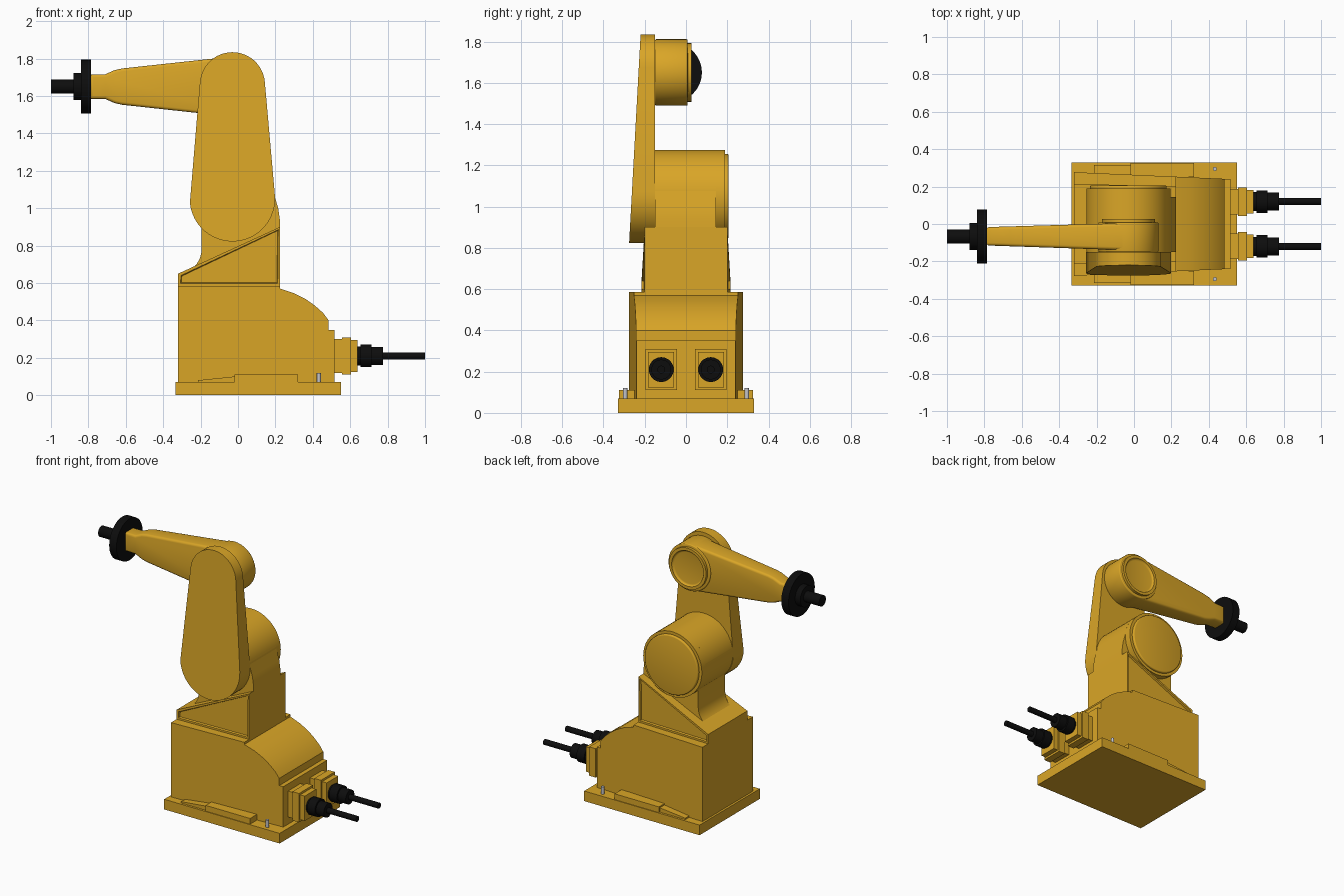
import bpy, bmesh
from math import sin, cos, acos, radians, pi, degrees
from mathutils import Matrix

cube = bpy.data.objects.get("Cube")
if cube:
    bpy.data.objects.remove(cube, do_unlink=True)


def material(name, colour, rough=0.5):
    m = bpy.data.materials.new(name)
    m.use_nodes = True
    m.diffuse_color = (*colour, 1)
    shader = m.node_tree.nodes["Principled BSDF"]
    shader.inputs["Base Color"].default_value = (*colour, 1)
    shader.inputs["Roughness"].default_value = rough
    return m


yellow = material("golden yellow paint", (0.70, 0.38, 0.02))
black = material("black rubber", (0.004, 0.004, 0.004))
steel = material("light steel", (0.55, 0.55, 0.58))


def finish(bm, name, mat, angle=32):
    bmesh.ops.recalc_face_normals(bm, faces=bm.faces)
    mesh = bpy.data.meshes.new(name)
    bm.to_mesh(mesh)
    bm.free()
    mesh.materials.append(mat)
    mesh.polygons.foreach_set("use_smooth", [True] * len(mesh.polygons))
    mesh.set_sharp_from_angle(angle=radians(angle))
    ob = bpy.data.objects.new(name, mesh)
    bpy.context.collection.objects.link(ob)
    return ob


def arc(cx, cz, r, a0, a1, n=24):
    """Points of an arc in the xz plane, angles in degrees."""
    step = radians(a1 - a0) / n
    return [(cx + r * cos(radians(a0) + i * step),
             cz + r * sin(radians(a0) + i * step)) for i in range(n + 1)]


def prism(name, outline, lo, hi, mat=yellow, bevel=0, panel=0):
    """Extrude an xz outline along y; lo and hi are numbers or functions of x, z."""
    bm = bmesh.new()
    caps = []
    for side in (lo, hi):
        f = side if callable(side) else (lambda x, z, s=side: s)
        caps.append([bm.verts.new((x, f(x, z), z)) for x, z in outline])
    ends = [bm.faces.new(c) for c in caps]
    n = len(outline)
    for i in range(n):
        j = (i + 1) % n
        bm.faces.new((caps[0][i], caps[0][j], caps[1][j], caps[1][i]))
    bmesh.ops.recalc_face_normals(bm, faces=bm.faces)
    if panel:
        bmesh.ops.inset_individual(bm, faces=ends, thickness=panel, depth=0)
        r = bmesh.ops.inset_individual(bm, faces=ends, thickness=0.006, depth=-0.012)
    if bevel:
        rim = list({e for f in ends for e in f.edges})
        bmesh.ops.bevel(bm, geom=rim, offset=bevel, segments=3, profile=0.5,
                        affect='EDGES')
    return finish(bm, name, mat)


def box(name, x, y, z, mat=yellow):
    return prism(name, [(x[0], z[0]), (x[1], z[0]), (x[1], z[1]), (x[0], z[1])],
                 y[0], y[1], mat)


def turned(name, steps, y, z, mat, sides=40):
    """Stepped round part along x; steps are (start, end, radius)."""
    bm = bmesh.new()
    for a, b, r in steps:
        place = Matrix.Translation(((a + b) / 2, y, z)) @ Matrix.Rotation(pi / 2, 4, 'Y')
        bmesh.ops.create_cone(bm, cap_ends=True, segments=sides, radius1=r,
                              radius2=r, depth=b - a, matrix=place)
    return finish(bm, name, mat)


def pill(x, z1, r1, z2, r2):
    """Tapered rounded outline between a lower and an upper circle."""
    a = 90 - degrees(acos((r1 - r2) / (z2 - z1)))
    return arc(x, z1, r1, -180 - a + 2 * a, a) + arc(x, z2, r2, a, 180 - a)


def taper(front, back, sign):
    """Side plane narrowing along x."""
    return lambda x, z: sign * (front + (back - front) * (x + 0.32) / 0.835)


# Floor plate and housing
box("base_plate", (-0.335, 0.55), (-0.33, 0.33), (0, 0.07))
prism("base_housing",
      [(-0.32, 0.07), (0.515, 0.07), (0.515, 0.35), (0.485, 0.35), (0.485, 0.40),
       (0.455, 0.44), (0.41, 0.48), (0.36, 0.515), (0.30, 0.545), (0.225, 0.57),
       (0.225, 0.585), (-0.32, 0.585)],
      taper(0.277, 0.24, -1), taper(0.277, 0.24, 1))

# Side ledges, bolts, connectors and cables
for sign, side in ((-1, "right"), (1, "left")):
    prism(side + "_ledge", [(-0.02, 0.07), (0.32, 0.07), (0.32, 0.11), (-0.02, 0.11)],
          sign * 0.25, sign * 0.325)
    prism(side + "_ramp", [(-0.215, 0.07), (-0.02, 0.07), (-0.02, 0.10), (-0.215, 0.08)],
          sign * 0.25, sign * 0.315)
    bm = bmesh.new()
    bmesh.ops.create_cone(bm, cap_ends=True, segments=16, radius1=0.011, radius2=0.011,
                          depth=0.06, matrix=Matrix.Translation((0.432, sign * 0.295, 0.09)))
    finish(bm, side + "_bolt", steel)
    y = sign * 0.12
    for part, x, w, h in (("back", (0.51, 0.555), 0.068, 0.09),
                          ("flange", (0.555, 0.605), 0.076, 0.10),
                          ("front", (0.605, 0.64), 0.063, 0.086)):
        box(f"{side}_connector_{part}", x, (y - w, y + w), (0.21 - h, 0.21 + h))
    turned(side + "_cable", [(0.635, 0.66, 0.05), (0.655, 0.715, 0.06),
                             (0.715, 0.775, 0.048), (0.775, 1.0, 0.019)], y, 0.21, black)

# Turret: ribbed wedge, curved column and shoulder drum
prism("turret_wedge", [(-0.32, 0.585), (0.225, 0.585), (0.225, 0.90), (-0.32, 0.65)],
      taper(0.215, 0.192, -1), taper(0.215, 0.192, 1), panel=0.018)
SX, SZ = -0.03, 1.05
prism("turret_column",
      [(-0.32, 0.60), (0.225, 0.60), (0.225, 0.93), (0.215, 1.0)]
      + arc(SX, SZ, 0.225, 5, 175) + [(-0.195, 0.90)]
      + arc(-0.325, 0.78, 0.13, 0, -88, 10), -0.15, 0.145)
prism("shoulder_drum", arc(SX, SZ, 0.225, 0, 352.5, 47), -0.15, 0.19)
prism("shoulder_cap", arc(SX, SZ, 0.205, 0, 352.5, 47), 0.18, 0.207, bevel=0.008)

# Lower arm with a sloping outer face
prism("lower_arm", pill(-0.03, 1.05, 0.228, 1.66, 0.174),
      lambda x, z: -0.22 - 0.055 * (1.835 - z), -0.15)

# Upper arm narrowing to the wrist
EX, EZ = -0.03, 1.65
prism("upper_arm",
      arc(EX, EZ, 0.16, -97, 97, 40)
      + [(-0.62, 1.747), (-0.66, 1.738), (-0.71, 1.716), (-0.79, 1.715),
         (-0.79, 1.585), (-0.71, 1.584), (-0.66, 1.562), (-0.62, 1.553)],
      lambda x, z: -0.146 - 0.034 * (x - 0.13),
      lambda x, z: 0.010 + 0.029 * (x - 0.13), bevel=0.016)
prism("elbow_drum", arc(EX, EZ, 0.161, 0, 352.5, 47), -0.15, 0.008, bevel=0.006)
prism("elbow_ring", arc(EX, EZ, 0.142, 0, 352.5, 47), 0, 0.026, bevel=0.008, panel=0.02)

# Tool flange
turned("wrist_flange", [(-0.84, -0.785, 0.144), (-0.88, -0.835, 0.072),
                        (-1.0, -0.87, 0.037)], -0.067, 1.65, black, 48)
